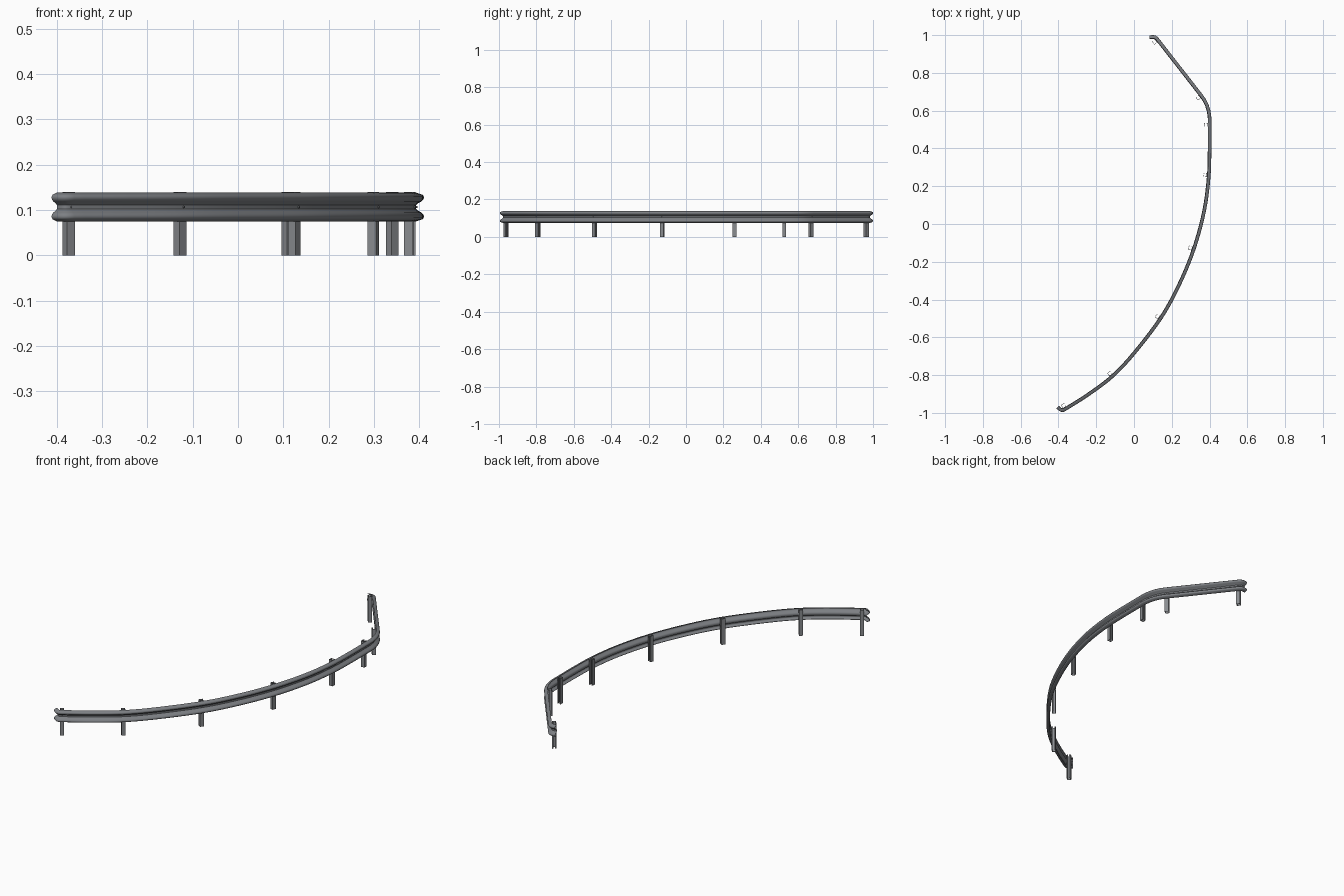
import bpy, bmesh, math
from mathutils import Vector

if "Cube" in bpy.data.objects:
    bpy.data.objects.remove(bpy.data.objects["Cube"])


def material(name, rgb):
    m = bpy.data.materials.new(name)
    m.diffuse_color = (*rgb, 1)
    m.use_nodes = True
    m.node_tree.nodes["Principled BSDF"].inputs["Base Color"].default_value = m.diffuse_color
    return m


rail_steel = material("rail_steel", (0.205, 0.215, 0.23))
post_steel = material("post_steel", (0.25, 0.26, 0.275))


def finish(name, bm, mat, smooth=False):
    bmesh.ops.recalc_face_normals(bm, faces=bm.faces)
    me = bpy.data.meshes.new(name)
    bm.to_mesh(me)
    bm.free()
    me.materials.append(mat)
    ob = bpy.data.objects.new(name, me)
    bpy.context.collection.objects.link(ob)
    if smooth:
        bpy.ops.object.select_all(action='DESELECT')
        bpy.context.view_layer.objects.active = ob
        ob.select_set(True)
        bpy.ops.object.shade_smooth_by_angle(angle=math.radians(40))
    return ob


def spline(pts, steps):
    """Catmull-Rom through the points, ends mirrored"""
    p = [Vector(q) for q in pts]
    p = [2 * p[0] - p[1]] + p + [2 * p[-1] - p[-2]]
    out = []
    for a, b, c, d in zip(p, p[1:], p[2:], p[3:]):
        for i in range(steps):
            t = i / steps
            out.append(0.5 * (2 * b + (c - a) * t + (2 * a - 5 * b + 4 * c - d) * t * t
                              + (3 * b - a - 3 * c + d) * t ** 3))
    return out + [p[-2]]


# rail path: curled start, long sweep, bend, straight, curled end
start = [(-0.405, -0.970), (-0.395, -0.979), (-0.386, -0.985), (-0.376, -0.986)]
sweep = [(-0.365, -0.981), (-0.245, -0.905), (-0.116, -0.808), (0.0, -0.685),
         (0.143, -0.497), (0.24, -0.32), (0.318, -0.13), (0.372, 0.07),
         (0.396, 0.25), (0.401, 0.40)]
bend = [(0.401, 0.56), (0.396, 0.597), (0.386, 0.63), (0.373, 0.656), (0.358, 0.678),
        (0.128, 0.973), (0.121, 0.982), (0.111, 0.989), (0.100, 0.991), (0.082, 0.989)]
path = [Vector(q) for q in start] + spline(sweep, 5) + [Vector(q) for q in bend]


def outward(i):
    """Mitred outward normal of the path"""
    a = path[max(i - 1, 0)]
    b = path[i]
    c = path[min(i + 1, len(path) - 1)]
    d1 = (b - a).normalized() if i > 0 else (c - b).normalized()
    d2 = (c - b).normalized() if i < len(path) - 1 else d1
    t = (d1 + d2).normalized()
    return Vector((t.y, -t.x)) / max(t.dot(d1), 0.5)


# W-beam rail: upper half of the section mirrored about its middle height
MID, TH = 0.1065, 0.0022
upper = [(-0.008, 0.0), (-0.008, 0.004), (-0.005, 0.0075), (0.004, 0.0125), (0.0075, 0.016),
         (0.009, 0.020), (0.0085, 0.024), (0.006, 0.027), (-0.004, 0.0305), (-0.008, 0.0315)]
section = [(d, -z) for d, z in reversed(upper[1:])] + upper


def inset(sec):
    """Back skin of the sheet"""
    out = []
    for i, (d, z) in enumerate(sec):
        a, b = sec[max(i - 1, 0)], sec[min(i + 1, len(sec) - 1)]
        t = Vector((b[0] - a[0], b[1] - a[1])).normalized()
        out.append((d - t.y * TH, z + t.x * TH))
    return out


loop = section + inset(section)[::-1]
bm = bmesh.new()
rings = []
for i, p in enumerate(path):
    n = outward(i)
    rings.append([bm.verts.new((p.x + n.x * d, p.y + n.y * d, MID + z)) for d, z in loop])
k = len(loop)
for r, s in zip(rings, rings[1:]):
    for j in range(k):
        bm.faces.new((r[j], r[(j + 1) % k], s[(j + 1) % k], s[j]))
for r in (rings[0], rings[-1]):
    for j in range(k // 2 - 1):
        bm.faces.new((r[j], r[j + 1], r[k - 2 - j], r[k - 1 - j]))
finish("guard_rail", bm, rail_steel, True)


def nearest(q):
    """Closest path point, with tangent and outward normal"""
    best = None
    for a, b in zip(path, path[1:]):
        e = b - a
        t = min(max((q - a).dot(e) / e.length_squared, 0), 1)
        p = a + e * t
        if best is None or (p - q).length < best[0]:
            best = ((p - q).length, p, e.normalized())
    return best[1], best[2], Vector((best[2].y, -best[2].x))


# posts: lipped channel section (along the rail, away from the rail), and bolts
W, D, T, L = 0.010, 0.020, 0.002, 0.006
channel = [(-W, 0), (W, 0), (W, L), (W - T, L), (W - T, T), (-W + T, T),
           (-W + T, D - T), (W - T, D - T), (W - T, D - L), (W, D - L), (W, D), (-W, D)]
spots = [(-0.367, -0.973), (-0.13, -0.79), (0.12, -0.487), (0.298, -0.127),
         (0.378, 0.26), (0.380, 0.525), (0.34, 0.668), (0.115, 0.968)]
for n, q in enumerate(spots):
    p, t, o = nearest(Vector(q))
    bm = bmesh.new()
    base = [bm.verts.new((*(p + t * u - o * (v + 0.010)), 0)) for u, v in channel]
    top = [bm.verts.new((v.co.x, v.co.y, 0.1395)) for v in base]
    m = len(base)
    for j in range(m):
        bm.faces.new((base[j], base[(j + 1) % m], top[(j + 1) % m], top[j]))
    bm.faces.new(base[::-1])
    bm.faces.new(top)
    finish(f"post_{n + 1}", bm, post_steel)

    # bolt head in the valley of the rail
    bm = bmesh.new()
    bmesh.ops.create_cone(bm, cap_ends=True, segments=8, radius1=0.0028, radius2=0.0022, depth=0.004)
    rot = Vector((o.x, o.y, 0)).to_track_quat('Z', 'Y')
    for v in bm.verts:
        v.co = rot @ v.co + Vector((*(p - o * 0.0072), MID))
    finish(f"bolt_{n + 1}", bm, rail_steel)
